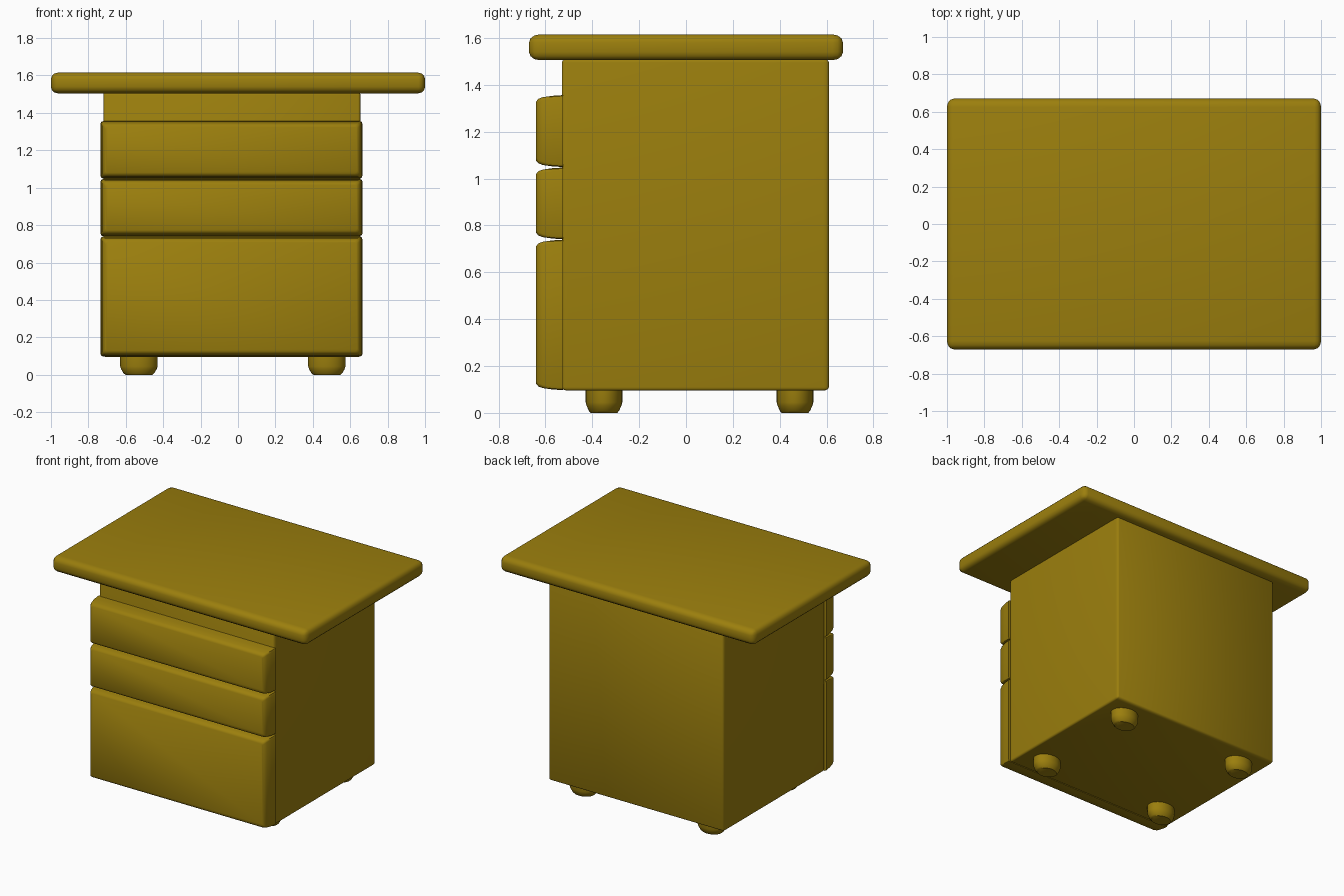
import bpy, bmesh, math

cube = bpy.data.objects.get("Cube")
if cube:
    bpy.data.objects.remove(cube, do_unlink=True)

wood = bpy.data.materials.new("ochre wood")
wood.use_nodes = True
colour = (0.33, 0.212, 0.004, 1)
wood.diffuse_color = colour
wood.node_tree.nodes["Principled BSDF"].inputs["Base Color"].default_value = colour


def finish(name, bm):
    """Turn a bmesh into a smooth-shaded wooden part."""
    bmesh.ops.recalc_face_normals(bm, faces=bm.faces)
    mesh = bpy.data.meshes.new(name)
    bm.to_mesh(mesh)
    bm.free()
    mesh.materials.append(wood)
    part = bpy.data.objects.new(name, mesh)
    bpy.context.collection.objects.link(part)
    bpy.ops.object.select_all(action='DESELECT')
    part.select_set(True)
    bpy.context.view_layer.objects.active = part
    bpy.ops.object.shade_smooth_by_angle(angle=math.radians(40))
    return part


def rounded_box(name, low, high, radius):
    """Box whose edge rounding has its own radius along each axis."""
    bm = bmesh.new()
    bmesh.ops.create_cube(bm, size=1)
    for v in bm.verts:
        for i in range(3):
            v.co[i] *= (high[i] - low[i]) / radius[i]
    bmesh.ops.bevel(bm, geom=bm.edges[:], offset=1, segments=3,
                    profile=0.5, affect='EDGES')
    for v in bm.verts:
        for i in range(3):
            v.co[i] = v.co[i] * radius[i] + (low[i] + high[i]) / 2
    return finish(name, bm)


def loft(name, rings):
    """Skin closed rings of points and cap both ends."""
    bm = bmesh.new()
    loops = [[bm.verts.new(p) for p in ring] for ring in rings]
    n = len(loops[0])
    for a, b in zip(loops, loops[1:]):
        for i in range(n):
            j = (i + 1) % n
            bm.faces.new((a[i], a[j], b[j], b[i]))
    bm.faces.new(loops[0])
    bm.faces.new(loops[-1])
    return finish(name, bm)


def drawer_ring(x0, x1, z0, z1, y, inset, corner=0.014):
    """Rounded rectangle at depth y."""
    x0, x1, z0, z1 = x0 + inset, x1 - inset, z0 + inset, z1 - inset
    ring = []
    corners = [(x1, z1, -1, -1), (x0, z1, 1, -1), (x0, z0, 1, 1), (x1, z0, -1, 1)]
    for quarter, (x, z, sx, sz) in enumerate(corners):
        for step in range(3):
            a = (quarter + step / 2) * math.pi / 2
            ring.append((x + corner * (sx + math.cos(a)), y,
                         z + corner * (sz + math.sin(a))))
    return ring


# Table top and cabinet body
rounded_box("table_top", (-1, -0.67, 1.505), (1, 0.67, 1.615), (0.035, 0.045, 0.035))
rounded_box("cabinet_body", (-0.72, -0.53, 0.095), (0.655, 0.61, 1.51),
            (0.012, 0.025, 0.015))

# Drawer fronts, tapering slightly towards the front
taper = [(-0.525, 0), (-0.57, 0.003), (-0.612, 0.009), (-0.63, 0.016), (-0.64, 0.028)]
drawers = {"bottom_drawer": (0.097, 0.739), "middle_drawer": (0.741, 1.047),
           "top_drawer": (1.049, 1.356)}
for name, (z0, z1) in drawers.items():
    loft(name, [drawer_ring(-0.735, 0.665, z0, z1, y, inset) for y, inset in taper])

# Oval feet with rounded bottoms
foot = [(0, 0.72), (0.008, 0.82), (0.03, 0.95), (0.045, 1), (0.11, 1)]
for side, cx in (("right", -0.53), ("left", 0.475)):
    for end, cy in (("front", -0.35), ("back", 0.465)):
        loft(f"{end}_{side}_foot",
             [[(cx + 0.1 * s * math.cos(a), cy + 0.078 * s * math.sin(a), z)
               for a in (math.tau * k / 32 for k in range(32))]
              for z, s in foot])
